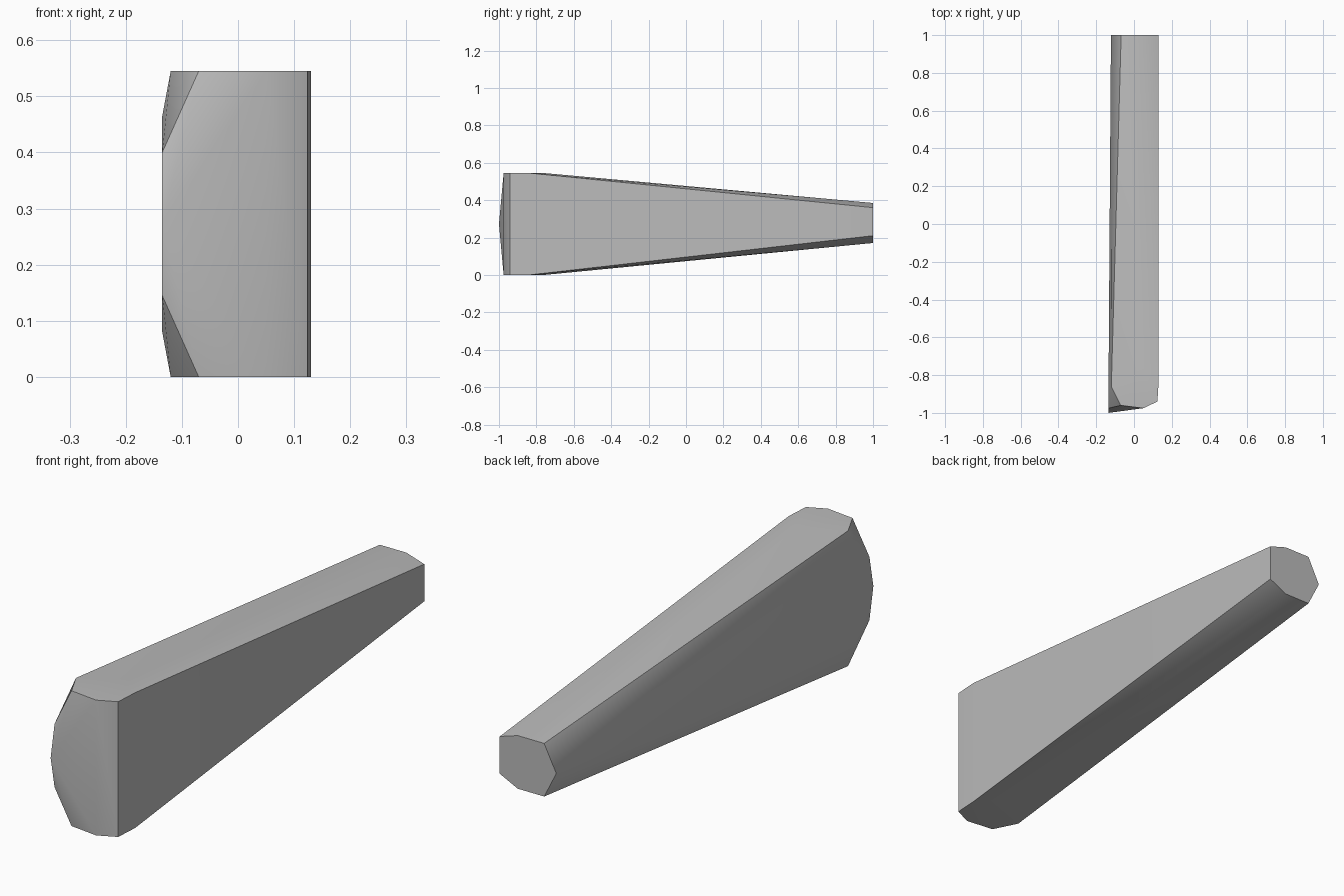
import bpy
import bmesh
import math
from mathutils import Vector

default_cube = bpy.data.objects.get("Cube")
if default_cube:
    bpy.data.objects.remove(default_cube, do_unlink=True)

HEIGHT = 0.545
MIDDLE = HEIGHT / 2


def make_material(name, value):
    material = bpy.data.materials.new(name)
    material.use_nodes = True
    colour = (value, value, value, 1.0)
    material.diffuse_color = colour
    material.node_tree.nodes["Principled BSDF"].inputs["Base Color"].default_value = colour
    return material


def mirrored_in_height(points, centre):
    """Return the points together with their copies below the centre height."""
    lower = [(x, y, 2 * centre - z) for x, y, z in points]
    return points + lower


def build_convex_solid(name, points, material):
    bm = bmesh.new()
    for point in points:
        bm.verts.new(Vector(point))
    hull = bmesh.ops.convex_hull(bm, input=list(bm.verts))
    unused = set(hull["geom_interior"]) | set(hull["geom_unused"])
    loose = [item for item in unused if isinstance(item, bmesh.types.BMVert)]
    bmesh.ops.delete(bm, geom=loose, context="VERTS")
    # Merge only the flat triangles into clean polygons
    bmesh.ops.dissolve_limit(bm, angle_limit=math.radians(0.3),
                             verts=list(bm.verts), edges=list(bm.edges))
    bmesh.ops.recalc_face_normals(bm, faces=list(bm.faces))
    mesh = bpy.data.meshes.new(name)
    bm.to_mesh(mesh)
    bm.free()
    mesh.materials.append(material)
    solid = bpy.data.objects.new(name, mesh)
    bpy.context.collection.objects.link(solid)
    bpy.ops.object.select_all(action="DESELECT")
    solid.select_set(True)
    bpy.context.view_layer.objects.active = solid
    bpy.ops.object.shade_smooth_by_angle(angle=math.radians(30))
    return solid


# Wide end: chamfered outline along the top, repeated along the bottom
outline = [(-0.12, -0.86), (-0.07, -0.96), (0.05, -0.975),
           (0.124, -0.94), (0.13, -0.84), (0.05, -0.76)]
wide_end = mirrored_in_height([(x, y, HEIGHT) for x, y in outline], MIDDLE)

# Bulging edge of the wide end on the right side
bulge = mirrored_in_height([(-0.135, -0.87, 0.465), (-0.135, -0.975, 0.4)], MIDDLE)
bulge.append((-0.135, -1.0, MIDDLE))

# Narrow end: seven-sided cross-section
narrow_end = mirrored_in_height([(-0.068, 1.0, 0.385), (0.05, 1.0, 0.385)], 0.278)
narrow_end += mirrored_in_height([(0.13, 1.0, 0.36)], 0.285)
narrow_end.append((-0.122, 1.0, 0.278))

grey = make_material("plain grey", 0.5)
build_convex_solid("tapered_bar", wide_end + bulge + narrow_end, grey)
